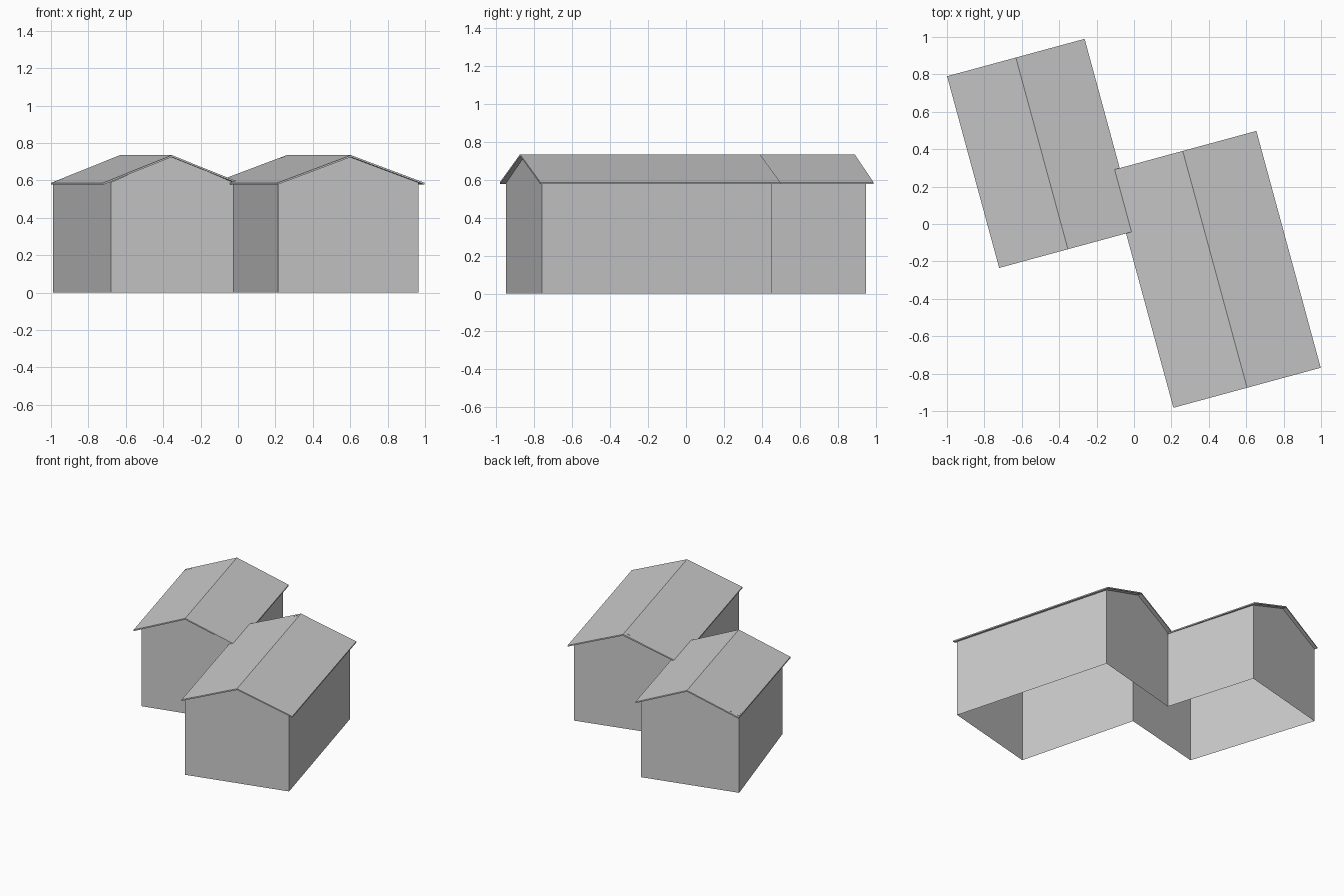
import bpy
import bmesh
from math import radians
from mathutils import Matrix, Vector

cube = bpy.data.objects.get("Cube")
if cube:
    bpy.data.objects.remove(cube, do_unlink=True)

# One plain grey for the whole building
grey = bpy.data.materials.new("light_grey")
grey.use_nodes = True
grey.diffuse_color = (0.6, 0.6, 0.6, 1)
grey.node_tree.nodes["Principled BSDF"].inputs["Base Color"].default_value = (0.6, 0.6, 0.6, 1)

WALL_TOP, GABLE_TOP = 0.59, 0.73
EAVE, RIDGE, THICK = 0.587, 0.735, 0.01


def finish(name, bm):
    mesh = bpy.data.meshes.new(name)
    bm.to_mesh(mesh)
    bm.free()
    mesh.materials.append(grey)
    obj = bpy.data.objects.new(name, mesh)
    bpy.context.collection.objects.link(obj)
    return obj


def build_walls(name, outline):
    """Open shell of walls; each outline point is (x, y, is_gable_peak)."""
    bm = bmesh.new()
    corners = [i for i, p in enumerate(outline) if not p[2]]
    low = {i: bm.verts.new((outline[i][0], outline[i][1], 0)) for i in corners}
    high = [bm.verts.new((x, y, GABLE_TOP if peak else WALL_TOP))
            for x, y, peak in outline]
    for i, j in zip(corners, corners[1:] + corners[:1]):
        top = [high[j]]
        if (i + 1) % len(outline) != j:
            top.append(high[i + 1])
        bm.faces.new([low[i], low[j]] + top + [high[i]])
    return finish(name, bm)


def build_roof(name, centre, half_width, half_length):
    """Thin gabled slab, extruded along its ridge and turned into place."""
    bm = bmesh.new()
    w = half_width
    profile = [(-w, EAVE), (0, RIDGE), (w, EAVE),
               (w, EAVE - THICK), (0, RIDGE - THICK), (-w, EAVE - THICK)]
    rings = [[bm.verts.new((x, y, z)) for x, z in profile]
             for y in (-half_length, half_length)]
    front, back = rings
    for i in range(6):
        j = (i + 1) % 6
        bm.faces.new((front[i], front[j], back[j], back[i]))
    for ring in rings:
        bm.faces.new((ring[0], ring[1], ring[4], ring[5]))
        bm.faces.new((ring[1], ring[2], ring[3], ring[4]))
    bmesh.ops.recalc_face_normals(bm, faces=bm.faces)
    place = Matrix.Translation(Vector((*centre, 0))) @ Matrix.Rotation(radians(15.2), 4, "Z")
    bm.transform(place)
    return finish(name, bm)


# Joined footprint of both wings, counter-clockwise, with gable peaks
build_walls("walls", [
    (0.215, -0.95, False), (0.60, -0.852, True), (0.965, -0.76, False),
    (0.63, 0.455, False), (0.25, 0.357, True), (-0.08, 0.271, False),
    (-0.285, 0.95, False), (-0.622, 0.864, True), (-0.99, 0.77, False),
    (-0.68, -0.20, False), (-0.36, -0.122, True), (-0.025, -0.04, False),
])

# Roofs of the two wings
build_roof("front_wing_roof", (0.4325, -0.2425), 0.408, 0.656)
build_roof("rear_wing_roof", (-0.4925, 0.3775), 0.381, 0.531)
